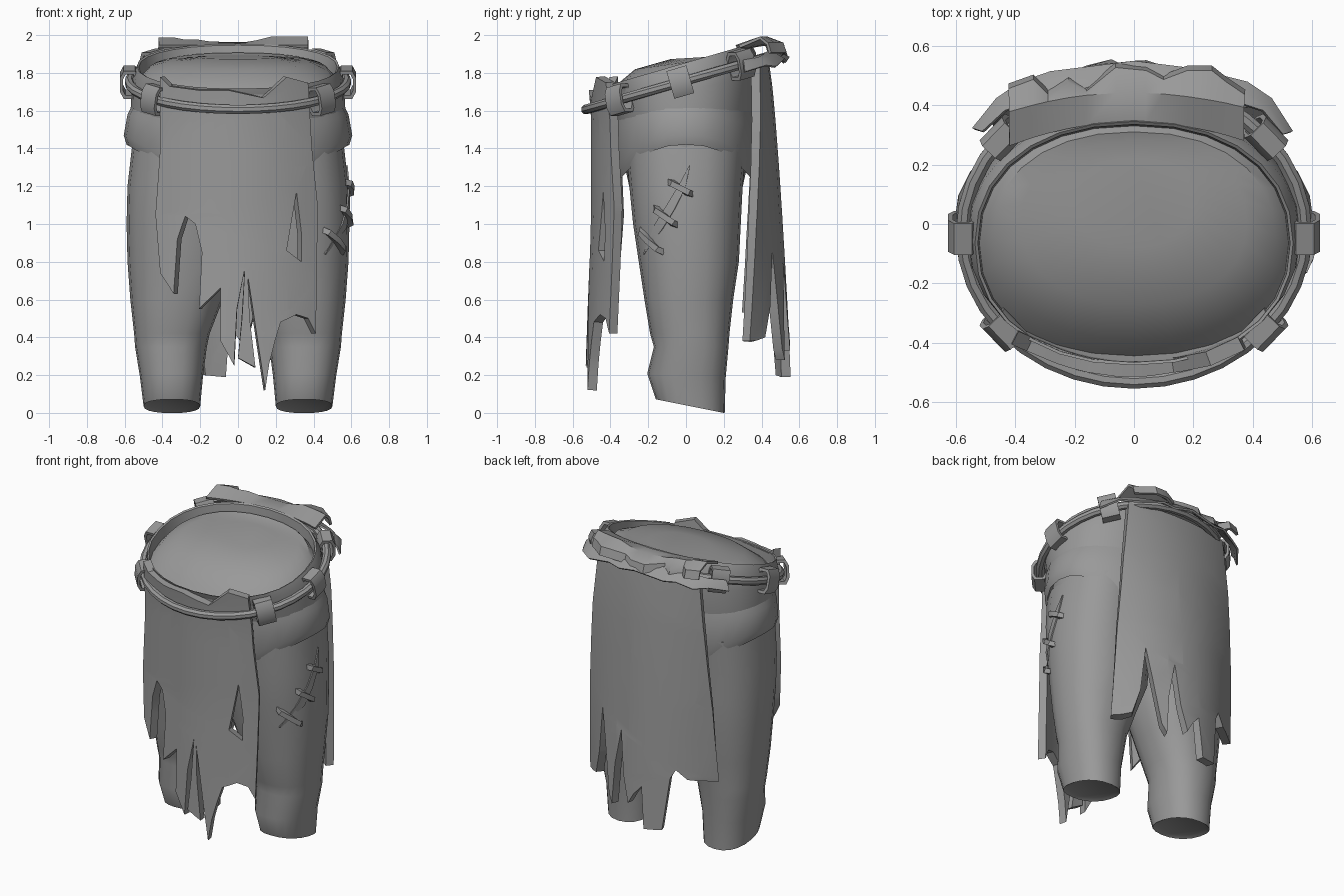
import bpy, bmesh, math
from mathutils import Vector
from mathutils.geometry import tessellate_polygon

if "Cube" in bpy.data.objects:
    bpy.data.objects.remove(bpy.data.objects["Cube"])

grey = bpy.data.materials.new("grey_cloth")
grey.diffuse_color = (0.32, 0.32, 0.32, 1)
grey.use_nodes = True
grey.node_tree.nodes["Principled BSDF"].inputs["Base Color"].default_value = grey.diffuse_color


def finish(name, bm, thick=0):
    bmesh.ops.remove_doubles(bm, verts=bm.verts, dist=1e-5)
    bmesh.ops.recalc_face_normals(bm, faces=bm.faces)
    me = bpy.data.meshes.new(name)
    bm.to_mesh(me)
    bm.free()
    me.materials.append(grey)
    ob = bpy.data.objects.new(name, me)
    bpy.context.collection.objects.link(ob)
    bpy.ops.object.select_all(action='DESELECT')
    ob.select_set(True)
    bpy.context.view_layer.objects.active = ob
    if thick:
        m = ob.modifiers.new("thickness", 'SOLIDIFY')
        m.thickness, m.offset = thick, 0
        bpy.ops.object.modifier_apply(modifier=m.name)
    bpy.ops.object.shade_smooth_by_angle(angle=math.radians(35))
    return ob


def loft(name, rings, ring_closed=True, loop=False, caps=(False, False), thick=0):
    bm = bmesh.new()
    vs = [[bm.verts.new(p) for p in r] for r in rings]
    n = len(rings[0])
    for i in range(len(vs) if loop else len(vs) - 1):
        a, b = vs[i], vs[(i + 1) % len(vs)]
        for j in range(n if ring_closed else n - 1):
            k = (j + 1) % n
            bm.faces.new((a[j], a[k], b[k], b[j]))
    if caps[0]:
        bm.faces.new(vs[0])
    if caps[1]:
        bm.faces.new(vs[-1])
    return finish(name, bm, thick)


def tube(name, path, radius, sides, closed=False):
    rings, n = [], len(path)
    for i, p in enumerate(path):
        a = path[(i - 1) % n] if closed or i else p
        b = path[(i + 1) % n] if closed or i < n - 1 else p
        t = (b - a).normalized()
        u = t.cross(Vector((0, 0, 1))).normalized()
        v = u.cross(t)
        rings.append([p + radius * (u * math.cos(w) + v * math.sin(w))
                      for w in [(s + .5) * math.tau / sides for s in range(sides)]])
    return loft(name, rings, loop=closed, caps=(not closed, not closed))


def oval(z0, rx, yf, yb, tilt=0, cx=0, power=2.2, sides=28):
    ring, cy, ry = [], (yf + yb) / 2, (yb - yf) / 2
    for i in range(sides):
        w = math.tau * i / sides
        c, s = math.cos(w), math.sin(w)
        x = cx + rx * math.copysign(abs(c) ** (2 / power), c)
        y = cy + ry * math.copysign(abs(s) ** (2 / power), s)
        ring.append(Vector((x, y, z0 + tilt * (y + .05))))
    return ring


# Trouser legs: height, inner x, outer x, front y, back y
LEG = [(.05, .20, .50, -.16, .205), (.20, .185, .52, -.205, .21), (.35, .165, .545, -.17, .225),
       (.42, .15, .55, -.19, .23), (.60, .08, .57, -.22, .25), (.80, .0, .585, -.25, .28),
       (1.0, -.02, .59, -.28, .29), (1.2, -.02, .585, -.30, .30), (1.42, -.01, .56, -.32, .32)]
for side, label in ((1, "right_leg"), (-1, "left_leg")):
    z, a, b, f, k = LEG[0]
    rings = [oval(z + .015, (b - a) / 2 - .025, f + .025, k - .025, -.2, side * (a + b) / 2, 2.3, 20)]
    for i, (z, a, b, f, k) in enumerate(LEG):
        rings.append(oval(z, (b - a) / 2, f, k, (-.2, -.06)[i] if i < 2 else 0,
                          side * (a + b) / 2, 2.3, 20))
    loft(label, rings, caps=(True, True))

# Seat and waist, turned in at the rim and closed by a sloping domed inside
waist = [(.95, .40, -.18, .18, 0), (1.15, .54, -.29, .29, 0), (1.38, .56, -.34, .34, 0),
         (1.55, .57, -.39, .37, .1), (1.70, .565, -.43, .38, .2), (1.79, .555, -.46, .37, .28),
         (1.84, .535, -.475, .345, .29), (1.835, .525, -.465, .335, .29),
         (1.76, .52, -.46, .33, .33), (1.81, .475, -.39, .31, .27),
         (1.85, .38, -.27, .28, .14), (1.875, .2, -.08, .22, .06)]
loft("waist", [oval(*r) for r in waist], caps=(True, True))

# Folded hip cover with a drooping hem
rings = []
for z, rx, yf, yb, droop in ((1.47, .55, -.33, .33, .2), (1.42, .59, -.365, .365, .2),
                             (1.47, .605, -.385, .38, .16), (1.58, .585, -.40, .385, .08),
                             (1.64, .555, -.40, .37, .03)):
    ring = oval(z, rx, yf, yb)
    for p in ring:
        p.z -= droop * abs(p.y / .36) ** 2.5
    rings.append(ring)
loft("hip_cover", rings)


# Hanging cloths: a torn outline, sliced, then bent round the body
def hanging_cloth(name, outline, holes, bend, thick):
    loops = [[Vector((x, 0, z)) for x, z in lp] for lp in [outline] + holes]
    flat = [[Vector((p.x, p.z, 0)) for p in lp] for lp in loops]
    bm = bmesh.new()
    vs = [bm.verts.new(p) for lp in loops for p in lp]
    for t in tessellate_polygon(flat):
        if len(set(t)) == 3:
            bm.faces.new([vs[i] for i in t])
    cuts = [((x * .1 - .45, 0, 0), (1, 0, 0)) for x in range(10)]
    cuts += [((0, 0, z * .25 + .3), (0, 0, 1)) for z in range(6)]
    for co, no in cuts:
        bmesh.ops.bisect_plane(bm, geom=bm.verts[:] + bm.edges[:] + bm.faces[:],
                               plane_co=co, plane_no=no, dist=1e-5)
    for v in bm.verts:
        v.co.y = bend(v.co.x, v.co.z)
    return finish(name, bm, thick)


front = [(-.40, 1.78), (-.35, 1.73), (-.2, 1.71), (-.05, 1.71), (.13, 1.67), (.25, 1.78),
         (.36, 1.75), (.38, 1.4), (.41, 1.1), (.405, .7), (.40, .42), (.36, .5), (.30, .52),
         (.22, .48), (.19, .38), (.16, .26), (.14, .12), (.10, .38), (.05, .72), (.06, .5),
         (.09, .24), (.0, .29), (.02, .5), (.035, .76), (-.005, .55), (-.02, .25),
         (-.09, .38), (-.09, .66), (-.20, .55), (-.185, .85), (-.22, 1.0), (-.27, 1.04),
         (-.31, .92), (-.33, .63), (-.40, .74), (-.425, 1.05), (-.40, 1.4)]
hanging_cloth("front_cloth", front, [[(.30, 1.17), (.325, .95), (.325, .80), (.25, .86)]],
              lambda x, z: -.48 - .035 * max(0, 1 - z) + .115 * (x / .4) ** 2
              - .1 * max(0, z - 1.6), .05)

back = [(-.36, 1.87), (.36, 1.87), (.40, 1.5), (.43, 1.0), (.45, .38), (.40, .38), (.35, .40),
        (.31, .56), (.28, .86), (.24, .60), (.20, .34), (.17, .28), (.15, .55), (.11, .78),
        (.08, .50), (.04, .33), (.0, .40), (-.05, .46), (-.07, .19), (-.18, .20), (-.22, .54),
        (-.25, .60), (-.31, .54), (-.46, .53), (-.44, 1.0), (-.40, 1.5)]
hanging_cloth("back_cloth", back, [],
              lambda x, z: .41 + .115 * max(0, (1.88 - z) / 1.5) ** .7
              - (.07 + .09 * (1.9 - z)) * (x / .45) ** 2, .05)

# Ragged flap folded over the back of the belt
cols = [(-.42, .46, 1.98), (-.34, .49, 1.98), (-.29, .44, 1.97), (-.22, .48, 1.97),
        (-.16, .45, 1.96), (-.06, .53, 1.955), (.04, .52, 1.955), (.10, .49, 1.965),
        (.18, .52, 1.985), (.26, .52, 1.985), (.31, .48, 1.985), (.37, .44, 1.985)]
loft("folded_flap", [[(x, .345 - .45 * x * x, 1.94), (x, .44 - .35 * x * x, z),
                      (x, tail - .01, z - .03), (x, tail + .005, z - .08)] for x, tail, z in cols],
     ring_closed=False, thick=.016)
# Torn underlayer with a pointed tail at each end
under = [(-.54, .32, .01), (-.46, .42, .04), (-.38, .475, .07), (-.28, .51, .06), (-.2, .52, .09),
         (0, .545, .09), (.12, .53, .07), (.2, .52, .09), (.38, .475, .07), (.46, .42, .04), (.53, .31, .01)]
loft("torn_underlayer", [[(x, y, 1.86 + .02 * (i % 2) - .2 * x * x),
                          (x * .97, y - w * .5, 1.905 - .2 * x * x),
                          (x * .94, y - w, 1.92 - .2 * x * x)] for i, (x, y, w) in enumerate(under)],
     ring_closed=False, thick=.012)


# Rope belt, sloping down to the front
def belt(w):
    x, y = .575 * math.cos(w), -.03 + .5 * math.sin(w)
    return Vector((x, y, 1.76 + .29 * y))


tube("rope_belt", [belt(math.tau * i / 36) for i in range(36)], .026, 8, True)

# Strap loops round the belt
for i, deg in enumerate((0, 40, 140, 180, 220, 320)):
    w = math.radians(deg)
    c, t = belt(w), (belt(w + .01) - belt(w - .01)).normalized()
    out = t.cross(Vector((0, 0, 1))).normalized()
    up = out.cross(t)
    shape = [(-.6, -1), (.6, -1), (1, -.5), (1, .5), (.6, 1), (-.6, 1), (-1, .5), (-1, -.5)]
    rings = [[c + t * s + out * (a * r) + up * (b * h) for a, b in shape]
             for s, r, h in ((-.055, .05, .076), (.055, .05, .076), (.055, .034, .058), (-.055, .034, .058))]
    loft("strap_loop_%d" % (i + 1), rings, loop=True)


# Sewn tear on the outside of the right leg
def on_leg(y, z, lift):
    i = next(i for i in range(len(LEG) - 1) if z <= LEG[i + 1][0])
    f = (z - LEG[i][0]) / (LEG[i + 1][0] - LEG[i][0])
    _, a, b, yf, yb = [p + (q - p) * f for p, q in zip(LEG[i], LEG[i + 1])]
    v = min(.97, abs((y - (yf + yb) / 2) / ((yb - yf) / 2)))
    x = (a + b) / 2 + (b - a) / 2 * (1 - v ** 2.3) ** (1 / 2.3)
    n = Vector((1 - v, math.copysign(v * v, y), 0)).normalized()
    return Vector((x, y, z)) + n * lift


tear = [(.02, 1.31, .002), (-.02, 1.2, .016), (-.08, 1.09, .02), (-.14, .99, .02), (-.22, .84, .002)]
loft("leg_tear", [[on_leg(y - w, z + w * .6, .004), on_leg(y + w, z - w * .6, .004)]
                  for y, z, w in tear], ring_closed=False, thick=.008)
for i, (y, z) in enumerate(((-.03, 1.19), (-.11, 1.04), (-.185, .91))):
    path = [on_leg(y + s * .05, z - s * (.03 + .012 * i), h)
            for s, h in ((-1.1, -.015), (-.8, .012), (0, .016), (.8, .012), (1.1, -.015))]
    tube("stitch_%d" % (i + 1), path, .022, 4)
